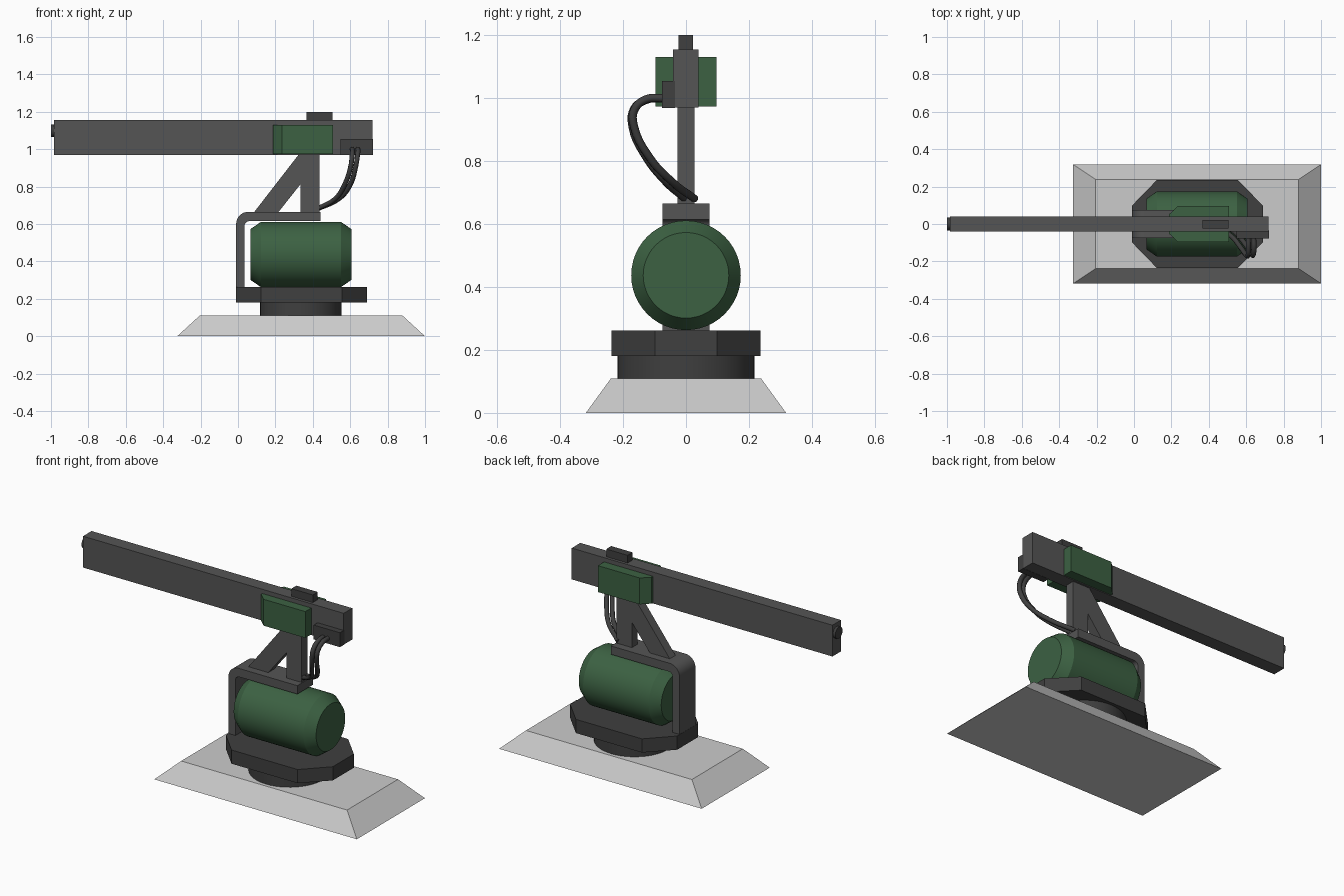
import bpy, bmesh
from math import sin, cos, pi, radians
from mathutils import Vector

if "Cube" in bpy.data.objects:
    bpy.data.objects.remove(bpy.data.objects["Cube"])


def material(name, rgb):
    m = bpy.data.materials.new(name)
    m.diffuse_color = (*rgb, 1)
    m.use_nodes = True
    m.node_tree.nodes["Principled BSDF"].inputs["Base Color"].default_value = m.diffuse_color
    return m


GREEN = material("dark_green", (0.045, 0.12, 0.055))
GREY = material("mid_grey", (0.09, 0.09, 0.09))
DARK = material("dark_grey", (0.05, 0.05, 0.05))


def loft(name, rings, mat=None, smooth=False):
    """Closed solid through a list of equal-length point rings."""
    bm = bmesh.new()
    loops = [[bm.verts.new(p) for p in ring] for ring in rings]
    n = len(loops[0])
    for a, b in zip(loops, loops[1:]):
        for i in range(n):
            j = (i + 1) % n
            bm.faces.new((a[i], a[j], b[j], b[i]))
    bm.faces.new(loops[0])
    bm.faces.new(loops[-1])
    bmesh.ops.recalc_face_normals(bm, faces=bm.faces)
    me = bpy.data.meshes.new(name)
    bm.to_mesh(me)
    bm.free()
    ob = bpy.data.objects.new(name, me)
    bpy.context.collection.objects.link(ob)
    if mat:
        me.materials.append(mat)
    if smooth:
        bpy.ops.object.select_all(action='DESELECT')
        ob.select_set(True)
        bpy.context.view_layer.objects.active = ob
        bpy.ops.object.shade_smooth_by_angle(angle=radians(30))
    return ob


def rect(x0, x1, y, z):
    return [(x0, -y, z), (x1, -y, z), (x1, y, z), (x0, y, z)]


def box(name, x, y, z, mat):
    ring = [(x[0], y[0]), (x[1], y[0]), (x[1], y[1]), (x[0], y[1])]
    return loft(name, [[(*p, h) for p in ring] for h in z], mat)


def plan(name, pts, z0, z1, mat):
    return loft(name, [[(x, y, z) for x, y in pts] for z in (z0, z1)], mat)


def side(name, pts, half, mat, smooth=False):
    return loft(name, [[(x, y, z) for x, z in pts] for y in (-half, half)], mat, smooth)


def turned_x(name, zc, stations, mat, n=48):
    """Round body along x from (x, radius) stations."""
    return loft(name, [[(x, r * cos(2 * pi * i / n), zc + r * sin(2 * pi * i / n))
                        for i in range(n)] for x, r in stations], mat, True)


def arc(cx, cz, r, a0, a1, n=8):
    return [(cx + r * cos(radians(a0 + (a1 - a0) * i / n)),
             cz + r * sin(radians(a0 + (a1 - a0) * i / n))) for i in range(n + 1)]


# Sloped plinth
loft("plinth", [rect(-0.325, 1.0, 0.318, 0), rect(-0.205, 0.88, 0.238, 0.11)])

# Round turntable and chamfered deck
loft("turntable", [[(0.336 + 0.218 * cos(2 * pi * i / 48), 0.218 * sin(2 * pi * i / 48), z)
                    for i in range(48)] for z in (0.11, 0.181)], DARK, True)
plan("deck", [(-0.011, -0.098), (0.123, -0.236), (0.555, -0.236), (0.689, -0.098),
              (0.689, 0.098), (0.555, 0.236), (0.123, 0.236), (-0.011, 0.098)],
     0.181, 0.262, DARK)

# Motor drum with chamfered ends
turned_x("motor_drum", 0.437, [(0.067, 0.136), (0.122, 0.174), (0.551, 0.174), (0.606, 0.136)], GREEN)

# Bent bracket over the drum
side("bracket", [(-0.01, 0.262)] + arc(0.055, 0.6, 0.065, 180, 90)
     + [(0.44, 0.665), (0.44, 0.615)] + arc(0.06, 0.59, 0.025, 90, 180)
     + [(0.035, 0.262)], 0.074, GREY, True)

# Post and diagonal brace
box("post", (0.335, 0.435), (-0.027, 0.027), (0.66, 0.975), GREY)
side("brace", [(0.085, 0.662), (0.215, 0.662), (0.34, 0.82), (0.34, 0.972), (0.325, 0.972)], 0.027, GREY)

# Long arm, tip, top block
box("arm", (-0.985, 0.72), (-0.041, 0.039), (0.97, 1.155), GREY)
turned_x("arm_tip", 1.099, [(-1.0, 0.034), (-0.98, 0.034)], DARK, 24)
box("top_block", (0.366, 0.506), (-0.024, 0.022), (1.15, 1.2), DARK)

# Housing around the arm
plan("arm_housing", [(0.188, -0.052), (0.235, -0.097), (0.508, -0.097),
                     (0.508, 0.097), (0.235, 0.097), (0.188, 0.052)], 0.974, 1.13, GREEN)

# Cable connector and the two hanging cables
box("cable_connector", (0.549, 0.721), (-0.077, -0.035), (0.969, 1.054), DARK)
PATHS = [
    [(.61, -.07, 1.0), (.612, -.125, .995), (.61, -.165, .965), (.603, -.17, .91),
     (.57, -.125, .81), (.52, -.065, .735), (.425, -.005, .682)],
    [(.64, -.07, 1.0), (.642, -.13, .995), (.638, -.165, .96), (.63, -.165, .91),
     (.6, -.115, .81), (.54, -.045, .735), (.425, .028, .68)]]
for k, path in enumerate(PATHS):
    cu = bpy.data.curves.new(f"cable_{k + 1}", 'CURVE')
    cu.dimensions = '3D'
    cu.bevel_depth = 0.013
    cu.bevel_resolution = 2
    cu.resolution_u = 5
    cu.use_fill_caps = True
    sp = cu.splines.new('BEZIER')
    sp.bezier_points.add(len(path) - 1)
    for bp, p in zip(sp.bezier_points, path):
        bp.co = Vector(p)
        bp.handle_left_type = bp.handle_right_type = 'AUTO'
    cu.materials.append(DARK)
    bpy.context.collection.objects.link(bpy.data.objects.new(f"cable_{k + 1}", cu))
